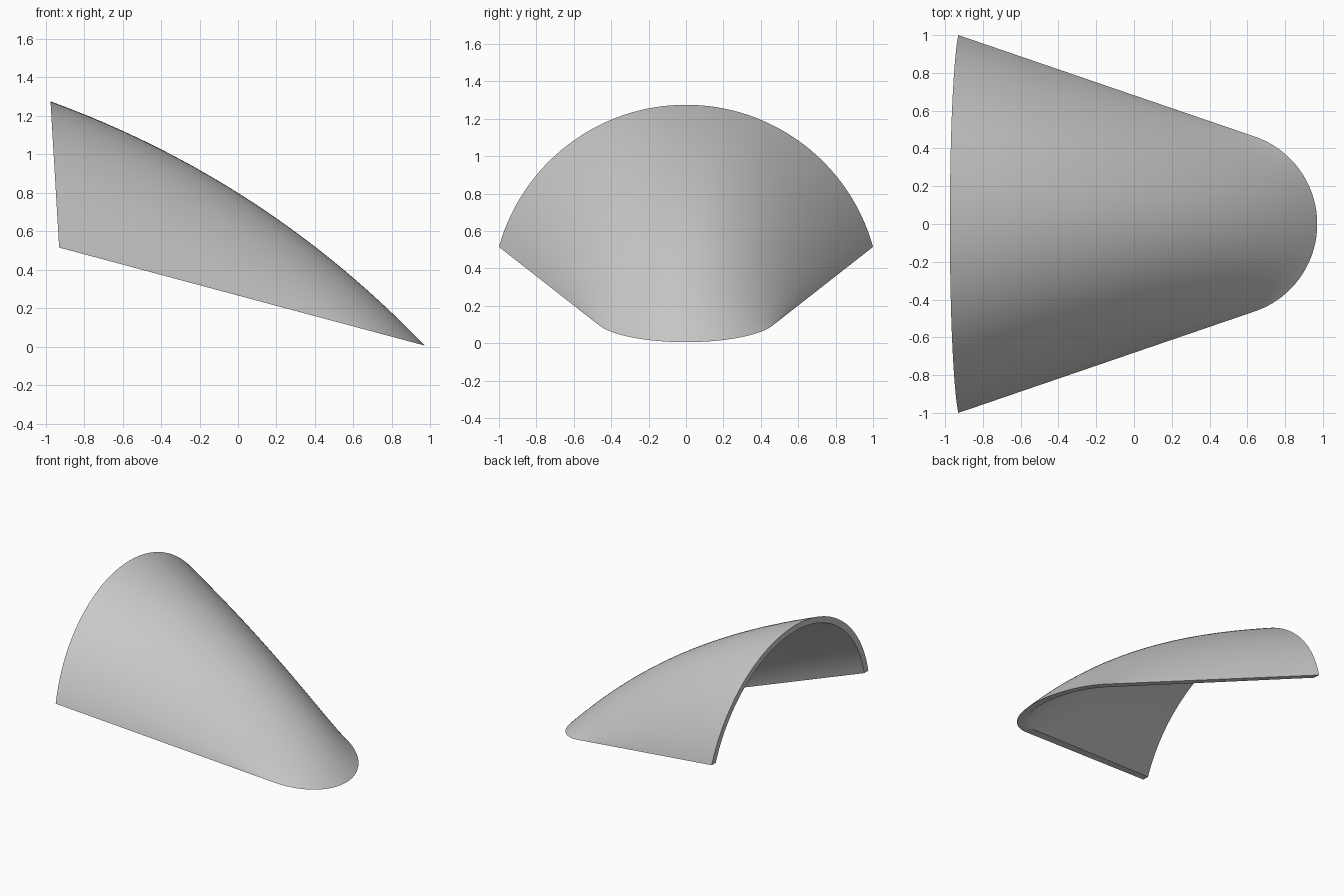
import bpy, bmesh, math
from mathutils import Vector

old = bpy.data.objects.get("Cube")
if old:
    bpy.data.objects.remove(old)

ACROSS, ALONG = 64, 40
RIM_Z, BACK_X, SLOPE = 0.515, -0.93, 0.268   # tilted plane of the lower rim


def back_arc(t, inset):
    """Circular arch at the open back end, leaning slightly back."""
    centre, radius = 0.237, 1.038 - inset
    start = math.asin((RIM_Z - centre) / radius)
    a = start + (math.pi - 2 * start) * t
    z = centre + radius * math.sin(a)
    return Vector((BACK_X - 0.059 * (z - RIM_Z), radius * math.cos(a), z))


def nose_arc(t, inset):
    """Round nose lying in the rim plane, tangent to the straight sides."""
    half = math.radians(71.8)
    a = half * (1 - 2 * t)
    radius = 0.489 - 1.1 * inset
    x = 0.481 - 0.4 * inset + radius * math.cos(a)
    return Vector((x, radius * math.sin(a), RIM_Z - SLOPE * (x - BACK_X)))


def shell_point(t, s, inset):
    """Loft from the back arch to the nose, bulging along the crest."""
    p = back_arc(t, inset).lerp(nose_arc(t, inset), s)
    bulge = 0.135 * 4 * s * (1 - s) * math.sin(math.pi * t) ** 2
    return p + Vector((0.547, 0, 0.837)) * bulge


bm = bmesh.new()


def skin(inset):
    return [[bm.verts.new(shell_point(i / ACROSS, j / ALONG, inset))
             for i in range(ACROSS + 1)] for j in range(ALONG + 1)]


def border(g):
    return (g[0] + [row[-1] for row in g[1:]] + g[-1][-2::-1]
            + [row[0] for row in g[-2:0:-1]])


# Outer and inner skins
outer, inner = skin(0), skin(0.05)
for g in (outer, inner):
    for j in range(ALONG):
        for i in range(ACROSS):
            bm.faces.new((g[j][i], g[j][i + 1], g[j + 1][i + 1], g[j + 1][i]))

# Flat rim joining the two skins
a, b = border(outer), border(inner)
for k in range(len(a)):
    n = (k + 1) % len(a)
    bm.faces.new((a[k], a[n], b[n], b[k]))
bmesh.ops.recalc_face_normals(bm, faces=bm.faces)

mesh = bpy.data.meshes.new("curved_shell")
bm.to_mesh(mesh)
bm.free()
shell = bpy.data.objects.new("curved_shell", mesh)
bpy.context.collection.objects.link(shell)

# Plain grey finish
grey = bpy.data.materials.new("plain_grey")
grey.use_nodes = True
colour = (0.6, 0.6, 0.6, 1)
grey.diffuse_color = colour
grey.node_tree.nodes["Principled BSDF"].inputs["Base Color"].default_value = colour
mesh.materials.append(grey)

bpy.ops.object.select_all(action="DESELECT")
shell.select_set(True)
bpy.context.view_layer.objects.active = shell
bpy.ops.object.shade_smooth_by_angle(angle=math.radians(35))
